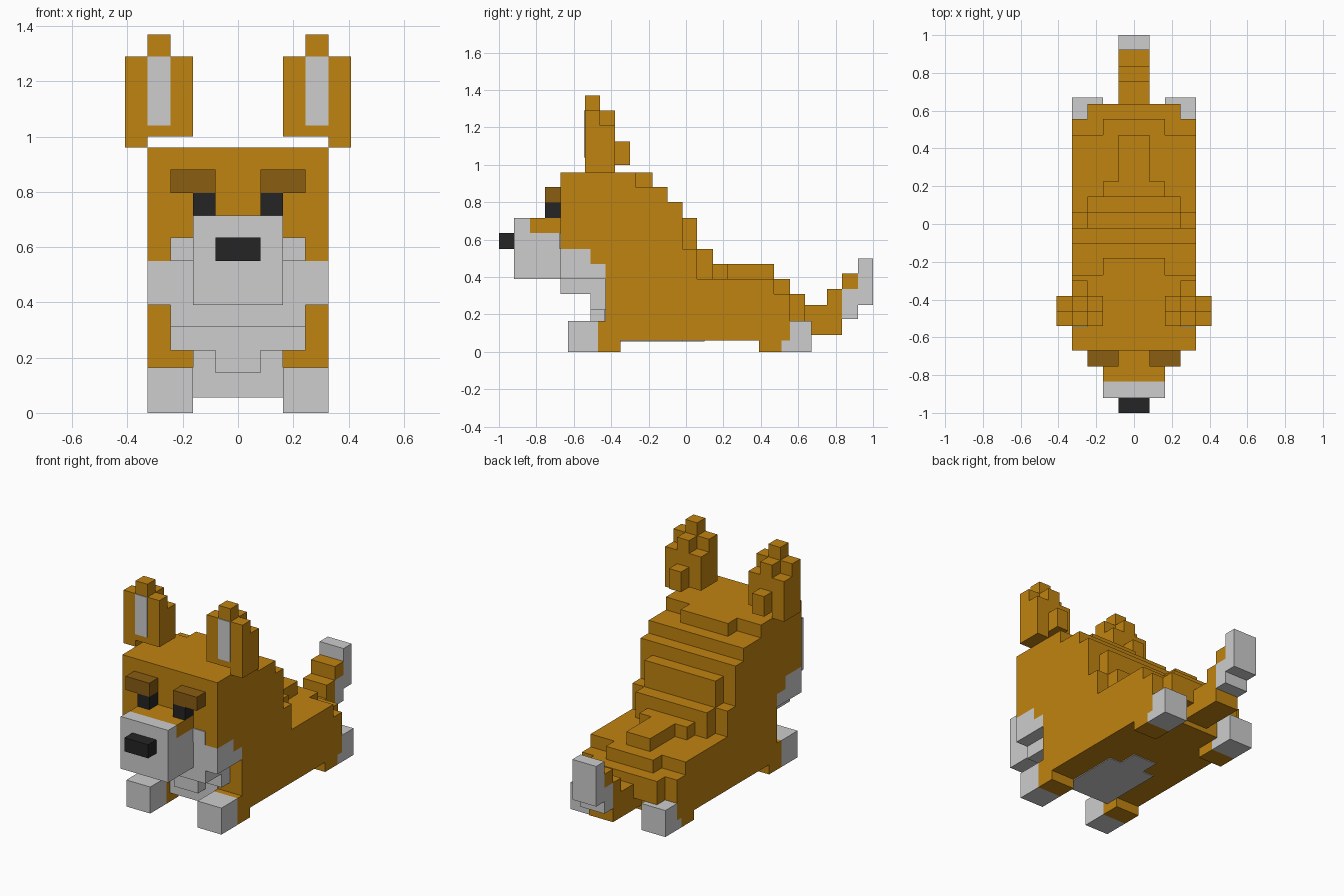
import bpy, bmesh

if "Cube" in bpy.data.objects:
    bpy.data.objects.remove(bpy.data.objects["Cube"])


def material(name, rgb):
    m = bpy.data.materials.new(name)
    m.diffuse_color = (*rgb, 1)
    m.use_nodes = True
    m.node_tree.nodes["Principled BSDF"].inputs["Base Color"].default_value = m.diffuse_color
    return m


FUR = material("orange_fur", (0.527, 0.227, 0.005))
WHITE = material("white_fur", (0.61, 0.61, 0.61))
BROWN = material("brown_brow", (0.254, 0.109, 0.006))
BLACK = material("black", (0.018, 0.018, 0.018))


def finish(name, bm, mat):
    bmesh.ops.recalc_face_normals(bm, faces=bm.faces)
    me = bpy.data.meshes.new(name)
    bm.to_mesh(me)
    bm.free()
    me.materials.append(mat)
    ob = bpy.data.objects.new(name, me)
    bpy.context.collection.objects.link(ob)
    return ob


def box(name, mat, x, y, z):
    """Block spanning the given (low, high) ranges."""
    bm = bmesh.new()
    bmesh.ops.create_cube(bm, size=1)
    for v in bm.verts:
        v.co = [r[0] if c < 0 else r[1] for c, r in zip(v.co, (x, y, z))]
    return finish(name, bm, mat)


def mid(name, mat, half, y, z):
    """Block centred on x."""
    return box(name, mat, (-half, half), y, z)


def pair(name, mat, x, y, z):
    """Block on both sides of the body."""
    box(name + "_right", mat, x, y, z)
    box(name + "_left", mat, (-x[1], -x[0]), y, z)


def extrude_side(name, mat, half, profile):
    """Side profile (y, z) extruded across x."""
    bm = bmesh.new()
    f = bm.faces.new([bm.verts.new((-half, y, z)) for y, z in profile])
    r = bmesh.ops.extrude_face_region(bm, geom=[f])
    for v in r["geom"]:
        if isinstance(v, bmesh.types.BMVert):
            v.co.x = half
    return finish(name, bm, mat)


W = 0.327  # half width of body

# Body and head in one stepped profile
extrude_side("body", FUR, W, [
    (-.67, .55), (-.67, .96), (-.27, .96), (-.27, .88), (-.10, .88),
    (-.10, .80), (-.02, .80), (-.02, .55), (.06, .55), (.06, .39),
    (.47, .39), (.47, .31), (.555, .31), (.555, .06), (-.43, .06),
    (-.43, .47), (-.51, .47), (-.51, .55)])

# Stepped mane and back ridge
mid("mane_top", FUR, .163, (-.27, -.18), (.88, .96))
mid("mane_middle", FUR, .245, (-.02, .06), (.55, .715))
mid("mane_lower", FUR, .245, (.06, .145), (.39, .55))
mid("mane_end", FUR, .163, (.145, .225), (.39, .47))
mid("back_ridge", FUR, .082, (.225, .47), (.39, .47))
mid("rump_top", FUR, .163, (.47, .555), (.31, .39))
mid("rump_back", FUR, .245, (.555, .635), (.165, .31))

# White jaw
extrude_side("jaw", WHITE, W, [
    (-.67, .39), (-.67, .55), (-.51, .55), (-.51, .47), (-.43, .47), (-.43, .39)])
mid("cheek_patch", WHITE, .245, (-.676, -.67), (.55, .635))

# Snout, nose, eyes and brows
extrude_side("snout", WHITE, .163, [
    (-.92, .39), (-.92, .715), (-.835, .715), (-.835, .635), (-.67, .635), (-.67, .39)])
mid("snout_bridge", FUR, .163, (-.835, -.67), (.635, .715))
mid("nose", BLACK, .082, (-1.0, -.92), (.55, .635))
pair("eye", BLACK, (.082, .163), (-.755, -.67), (.715, .795))
pair("brow", BROWN, (.082, .245), (-.755, -.67), (.795, .88))

# Chest ruff, chest patch and belly patch
mid("ruff_upper", WHITE, .245, (-.67, -.43), (.31, .39))
mid("ruff_lower", WHITE, .245, (-.51, -.43), (.225, .31))
mid("ruff_tip", WHITE, .082, (-.51, -.43), (.145, .225))
mid("chest_patch", WHITE, .163, (-.436, -.43), (.06, .225))
mid("belly_patch", WHITE, .163, (-.436, -.02), (.055, .06))
mid("belly_patch_end", WHITE, .082, (-.02, .10), (.055, .06))

# Feet
pair("front_leg", FUR, (.163, W), (-.47, -.35), (0, .165))
pair("front_paw", WHITE, (.163, W), (-.63, -.47), (0, .165))
pair("back_leg", FUR, (.163, W), (.39, .51), (0, .06))
pair("back_paw_sole", WHITE, (.163, W), (.51, .67), (0, .06))
pair("back_paw", WHITE, (.163, W), (.555, .67), (.06, .165))

# Ears
pair("ear_front", FUR, (.163, .409), (-.54, -.46), (1.0, 1.29))
pair("ear_tip", FUR, (.245, W), (-.54, -.46), (1.29, 1.37))
pair("ear_back", FUR, (.163, .409), (-.46, -.38), (1.0, 1.21))
pair("ear_back_tip", FUR, (.245, W), (-.46, -.38), (1.21, 1.29))
pair("ear_stub", FUR, (.245, W), (-.38, -.30), (1.0, 1.125))
pair("ear_root", FUR, (W, .409), (-.54, -.38), (.96, 1.0))
pair("inner_ear", WHITE, (.245, W), (-.545, -.54), (1.04, 1.29))

# Tail
mid("tail_base", FUR, .082, (.555, .835), (.09, .25))
mid("tail_step", FUR, .082, (.755, .835), (.25, .335))
mid("tail_bend", FUR, .082, (.835, .92), (.335, .42))
mid("tail_white", WHITE, .082, (.835, .92), (.175, .335))
mid("tail_tip", WHITE, .082, (.92, 1.0), (.25, .50))
